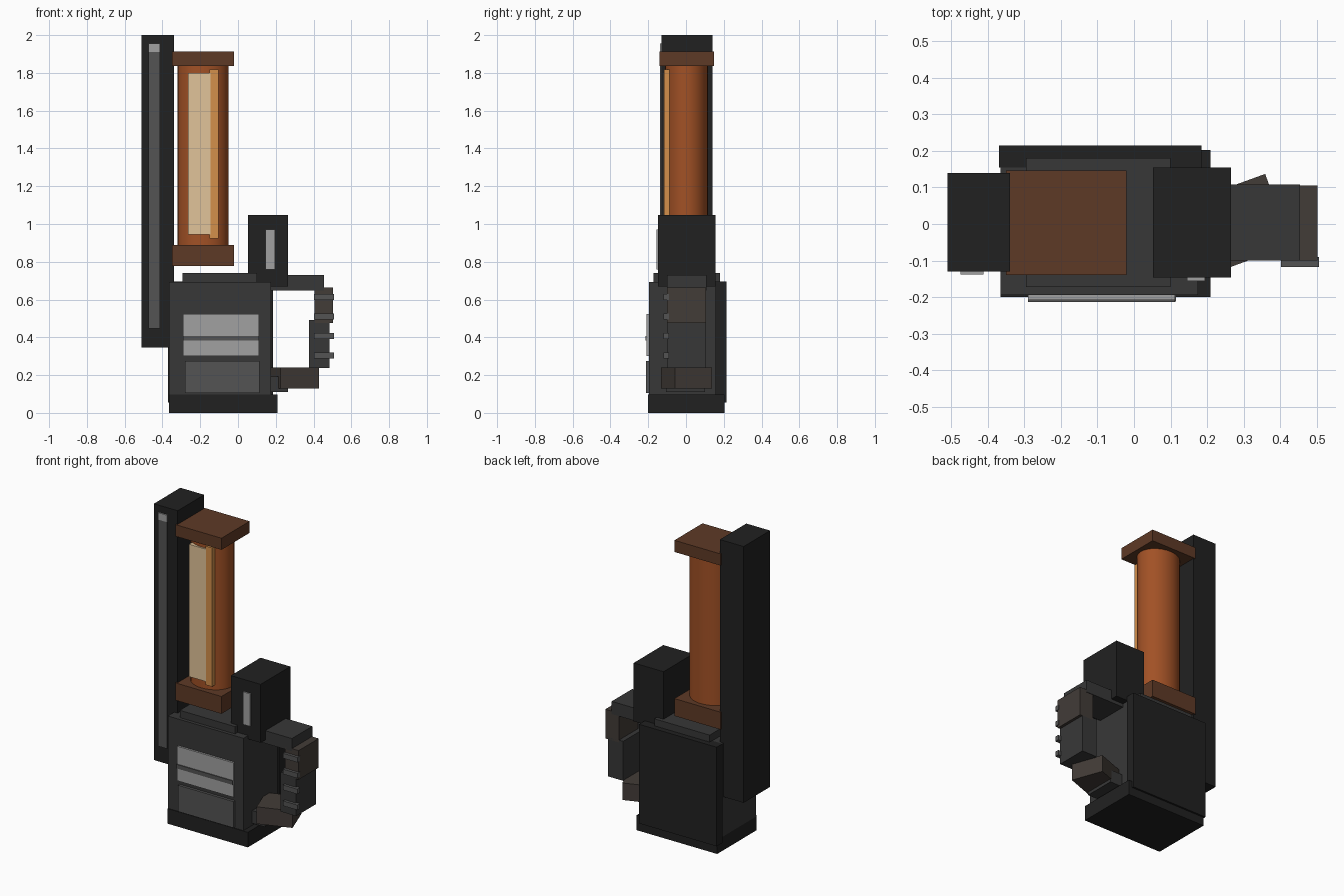
import bpy, math

if "Cube" in bpy.data.objects:
    bpy.data.objects.remove(bpy.data.objects["Cube"])


def material(name, rgb):
    m = bpy.data.materials.new(name)
    m.diffuse_color = [(c / 255) ** 2.2 for c in rgb] + [1]
    m.use_nodes = True
    m.node_tree.nodes["Principled BSDF"].inputs["Base Color"].default_value = m.diffuse_color
    return m


black = material("black", (38, 38, 38))
dark = material("dark_grey", (58, 58, 58))
mid = material("mid_grey", (84, 84, 84))
light = material("light_grey", (160, 160, 160))
warm = material("warm_grey", (68, 62, 58))
brown = material("brown", (94, 60, 42))
copper = material("copper", (160, 82, 42))
amber = material("amber", (210, 142, 76))
cream = material("cream", (224, 194, 152))


def box(name, x, y, z, mat, turn=0):
    """Box from (min, max) ranges, optionally turned about z."""
    c = [(a + b) / 2 for a, b in (x, y, z)]
    bpy.ops.mesh.primitive_cube_add(size=1, location=c, rotation=(0, 0, math.radians(turn)))
    o = bpy.context.object
    o.name = name
    o.scale = [b - a for a, b in (x, y, z)]
    bpy.ops.object.transform_apply(location=False, rotation=False, scale=True)
    o.data.materials.append(mat)
    return o


# Main housing
box("base", (-0.365, 0.21), (-0.2, 0.203), (0, 0.097), black)
box("body", (-0.365, 0.175), (-0.195, 0.18), (0.09, 0.693), dark)
box("back_plate", (-0.37, 0.185), (0.155, 0.215), (0.055, 0.695), black)
box("top_plate", (-0.295, 0.1), (-0.173, 0.18), (0.68, 0.74), dark)

# Front panels
box("light_panel", (-0.29, 0.112), (-0.208, -0.19), (0.3, 0.523), light)
box("panel_band", (-0.29, 0.112), (-0.214, -0.2), (0.382, 0.408), mid)
box("lower_panel", (-0.28, 0.115), (-0.212, -0.19), (0.105, 0.275), mid)

# Tall rail with inset strip
box("rail", (-0.51, -0.34), (-0.13, 0.14), (0.345, 2.0), black)
box("rail_strip", (-0.475, -0.412), (-0.138, -0.12), (0.447, 1.91), mid)
box("rail_strip_tip", (-0.475, -0.412), (-0.138, -0.12), (1.91, 1.955), light)

# Canister with end caps and window
bpy.ops.mesh.primitive_cylinder_add(vertices=32, radius=1, depth=0.99, location=(-0.185, 0.003, 1.363))
tube = bpy.context.object
tube.name = "canister"
tube.scale = (0.135, 0.113, 1)
bpy.ops.object.transform_apply(location=False, rotation=False, scale=True)
tube.data.materials.append(copper)
bpy.ops.object.shade_smooth_by_angle()
for name, z in (("lower_cap", (0.778, 0.89)), ("upper_cap", (1.837, 1.912))):
    box(name, (-0.35, -0.02), (-0.14, 0.147), z, brown)
box("window_bright", (-0.266, -0.145), (-0.12, -0.08), (0.945, 1.8), cream)
box("window_edge", (-0.15, -0.103), (-0.117, -0.08), (0.922, 1.818), amber)

# Side block with light slot
box("side_block", (0.052, 0.265), (-0.147, 0.155), (0.67, 1.047), black)
box("side_slot", (0.145, 0.195), (-0.156, -0.13), (0.76, 0.97), light)

# Handle loop
box("handle_top", (0.17, 0.455), (-0.1, 0.108), (0.648, 0.73), dark)
box("handle_upper_grip", (0.405, 0.503), (-0.1, 0.105), (0.477, 0.665), warm)
box("handle_lower_grip", (0.375, 0.485), (-0.1, 0.105), (0.237, 0.492), dark)
box("handle_bottom", (0.183, 0.401), (-0.101, 0.106), (0.13, 0.24), warm, turn=20)
box("handle_stub", (0.17, 0.265), (-0.105, 0.1), (0.11, 0.192), dark)
for i in range(4):
    z = 0.305 + i * 0.1025
    box(f"grip_rib_{i + 1}", (0.403, 0.507), (-0.118, -0.09), (z - 0.016, z + 0.016), mid)
